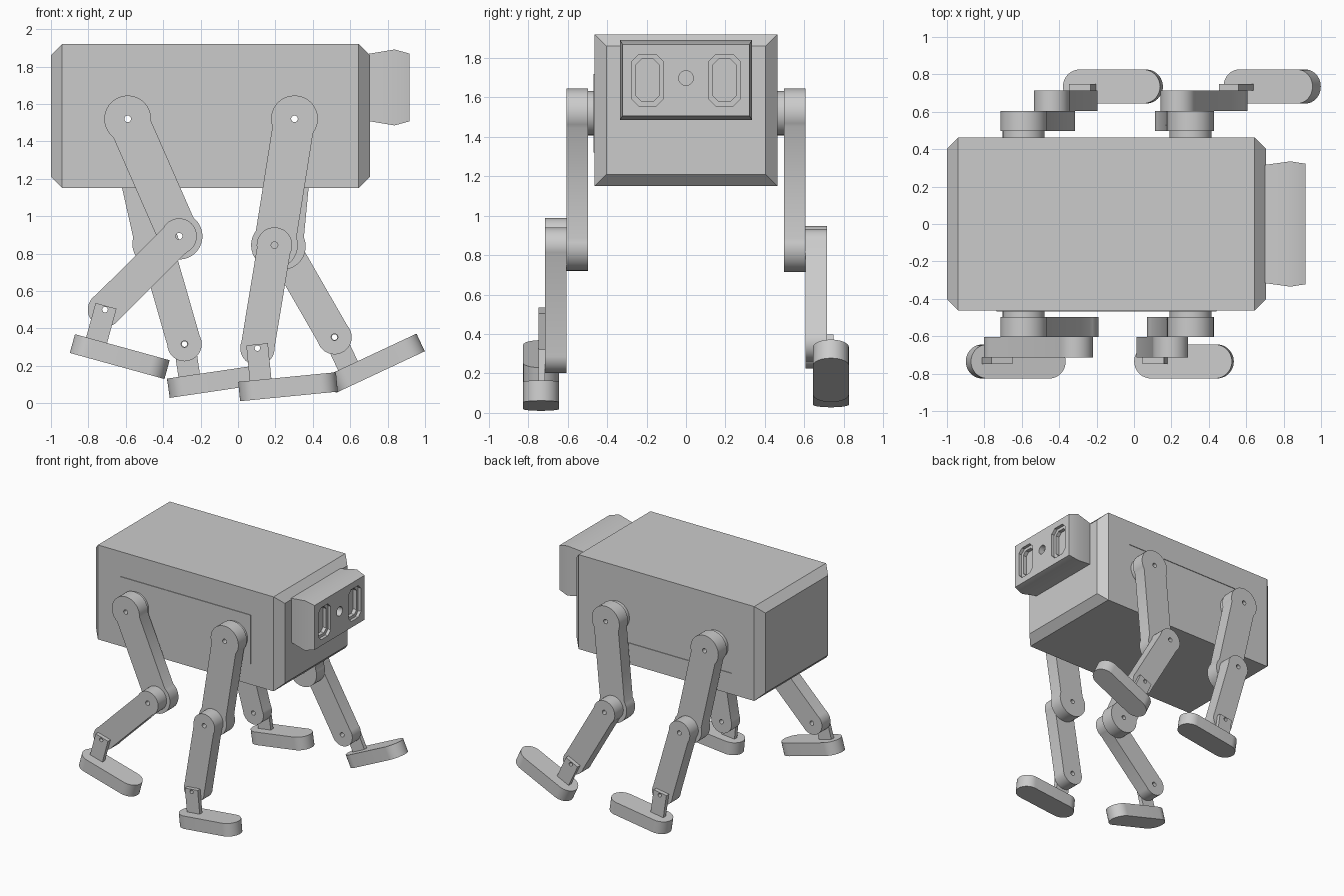
import bpy, bmesh
from math import asin, atan2, cos, sin, pi, radians, hypot
from mathutils import Matrix, Vector

if "Cube" in bpy.data.objects:
    bpy.data.objects.remove(bpy.data.objects["Cube"])

grey = bpy.data.materials.new("plain grey")
grey.use_nodes = True
COLOUR = (0.6, 0.6, 0.6, 1)
grey.diffuse_color = COLOUR
grey.node_tree.nodes["Principled BSDF"].inputs["Base Color"].default_value = COLOUR


def loft(name, rings, matrix=Matrix()):
    """Closed solid through matching rings of 3D points."""
    bm = bmesh.new()
    loops = [[bm.verts.new(matrix @ Vector(p)) for p in ring] for ring in rings]
    n = len(loops[0])
    for a, b in zip(loops, loops[1:]):
        for i in range(n):
            j = (i + 1) % n
            bm.faces.new((a[i], a[j], b[j], b[i]))
    bm.faces.new(loops[0])
    bm.faces.new(loops[-1])
    bmesh.ops.recalc_face_normals(bm, faces=bm.faces)
    mesh = bpy.data.meshes.new(name)
    bm.to_mesh(mesh)
    bm.free()
    mesh.materials.append(grey)
    obj = bpy.data.objects.new(name, mesh)
    bpy.context.collection.objects.link(obj)
    return obj


def prism(name, outline, axis, lo, hi, matrix=Matrix()):
    """Extrude a 2D outline along an axis."""
    place = {"x": lambda p, d: (d, p[0], p[1]),
             "y": lambda p, d: (p[0], d, p[1]),
             "z": lambda p, d: (p[0], p[1], d)}[axis]
    return loft(name, [[place(p, d) for p in outline] for d in (lo, hi)], matrix)


def rect(x0, x1, y0, y1):
    return [(x0, y0), (x1, y0), (x1, y1), (x0, y1)]


def circle(c, r, n=32):
    return [(c[0] + r * cos(2 * pi * i / n), c[1] + r * sin(2 * pi * i / n)) for i in range(n)]


def octagon(cy, cz, hy, hz, c):
    return [(cy + sy * (hy - a), cz + sz * (hz - b)) for sy, sz, a, b in (
        (1, 1, c, 0), (1, 1, 0, c), (1, -1, 0, c), (1, -1, c, 0),
        (-1, -1, c, 0), (-1, -1, 0, c), (-1, 1, 0, c), (-1, 1, c, 0))]


def bar(a, b, r0, r1, w, n=24):
    """Bar of half width w with a round eye at each end."""
    length, turn = hypot(b[0] - a[0], b[1] - a[1]), atan2(b[1] - a[1], b[0] - a[0])
    s0, s1 = asin(w / r0), asin(w / r1)
    pts = []
    for i in range(n + 1):
        t = s0 + (2 * pi - 2 * s0) * i / n
        pts.append((r0 * cos(t), r0 * sin(t)))
    for i in range(n + 1):
        t = (s1 - pi) + (2 * pi - 2 * s1) * i / n
        pts.append((length + r1 * cos(t), r1 * sin(t)))
    return [(a[0] + x * cos(turn) - y * sin(turn), a[1] + x * sin(turn) + y * cos(turn))
            for x, y in pts]


def cut(obj, *cutters):
    """Subtract the cutters, then discard them."""
    bpy.context.view_layer.objects.active = obj
    for c in cutters:
        c.hide_render = True
        mod = obj.modifiers.new("cut", "BOOLEAN")
        mod.operation, mod.solver, mod.object = "DIFFERENCE", "EXACT", c
        bpy.ops.object.modifier_apply(modifier=mod.name)
        bpy.data.objects.remove(c)
    return obj


def pin(c, r=0.018):
    return prism("pin_cutter", circle(c, r, 16), "y", -1, 1)


def box_loft(name, zc, sections):
    return loft(name, [[(x, y, zc + z) for y, z in rect(-hy, hy, -hz, hz)]
                       for x, hy, hz in sections])


parts = []
HIP_Z = 1.52
HIPS = {"right": (-0.59, HIP_Z), "left": (0.302, HIP_Z)}

# Body with chamfered ends, a raised panel on one side and a sunk one on the other
body = box_loft("body", 1.535, [(-1, 0.403, 0.325), (-0.94, 0.463, 0.385),
                                (0.645, 0.463, 0.385), (0.705, 0.403, 0.325)])
panel = rect(-0.735, 0.44, 1.32, 1.718)
sunk = prism("panel_cutter", panel, "y", 0.458, 0.6)
parts.append(cut(body, sunk, *[pin(h) for h in HIPS.values()]))
raised = prism("side_panel", panel, "y", -0.468, -0.46)
parts.append(cut(raised, *[pin(h) for h in HIPS.values()]))

# Head with stepped eye sockets and a round nose hole
head = box_loft("head", 1.688, [(0.7, 0.316, 0.18), (0.837, 0.335, 0.203), (0.917, 0.322, 0.181)])
sockets = [prism("nose_cutter", circle((0, 1.698), 0.037), "x", 0.87, 1)]
for y in (-0.195, 0.195):
    sockets.append(prism("eye_cutter", octagon(y, 1.687, 0.08, 0.13, 0.035), "x", 0.892, 1))
    sockets.append(prism("eye_cutter", octagon(y, 1.687, 0.058, 0.107, 0.028), "x", 0.862, 1))
parts.append(cut(head, *sockets))


def leg(label, side, hip, knee, ankle, tilt):
    """Whole leg on one side (-1 or 1): hip mount, two bars, ankle plate and foot."""
    def add(part, outline, lo, hi, *holes):
        obj = prism(label + part, outline, "y", side * lo, side * hi)
        parts.append(cut(obj, *[pin(h) for h in holes]))

    add("_hip_mount", circle(hip, 0.112, 40), 0.45, 0.497, hip)
    add("_upper_leg", bar(hip, knee, 0.125, 0.125, 0.11), 0.496, 0.605, hip, knee)
    add("_lower_leg", bar(knee, ankle, 0.095, 0.092, 0.09), 0.605, 0.715, knee, ankle)

    # Ankle plate and foot share the tilt of the foot
    frame = Matrix.Translation((ankle[0], 0, ankle[1])) @ Matrix.Rotation(-radians(tilt), 4, "Y")
    plate = prism(label + "_ankle_plate", rect(-0.058, 0.058, -0.18, 0.021), "y",
                  side * 0.714, side * 0.748, frame)
    parts.append(cut(plate, pin(ankle, 0.015)))
    y, r = side * 0.735, 0.091
    parts.append(prism(label + "_foot", bar((r - 0.12, y), (0.405 - r, y), r, r, r), "z",
                       -0.273, -0.169, frame))


leg("front_right", -1, HIPS["right"], (-0.315, 0.893), (-0.711, 0.5), -15.4)
leg("front_left", -1, HIPS["left"], (0.195, 0.845), (0.104, 0.294), 5.6)
leg("back_right", 1, HIPS["right"], (-0.44, 0.852), (-0.286, 0.316), 8.4)
leg("back_left", 1, HIPS["left"], (0.237, 0.838), (0.516, 0.353), 25.1)

# Smooth the round ends, keep the edges sharp
bpy.ops.object.select_all(action="DESELECT")
for obj in parts:
    obj.select_set(True)
bpy.context.view_layer.objects.active = parts[0]
bpy.ops.object.shade_smooth_by_angle(angle=radians(30))
